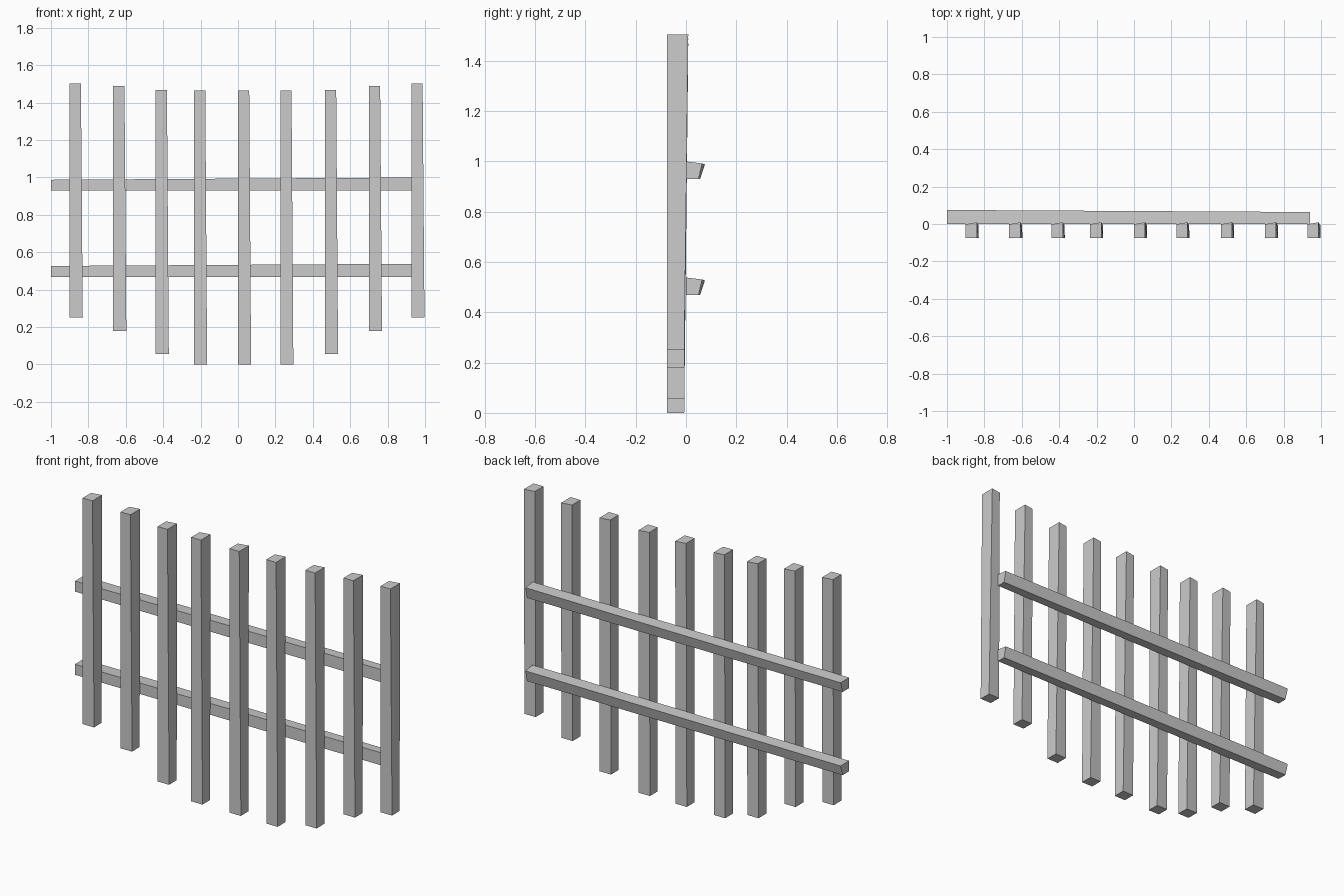
import bpy

if "Cube" in bpy.data.objects:
    bpy.data.objects.remove(bpy.data.objects["Cube"])


def prism(name, a, b):
    """Solid between two matching four-cornered ends."""
    n = len(a)
    faces = [tuple(reversed(range(n))), tuple(range(n, 2 * n))]
    faces += [(i, (i + 1) % n, (i + 1) % n + n, i + n) for i in range(n)]
    mesh = bpy.data.meshes.new(name)
    mesh.from_pydata(a + b, [], faces)
    mesh.update()
    obj = bpy.data.objects.new(name, mesh)
    bpy.context.collection.objects.link(obj)
    return obj


# Pickets: left edge x, with heights stepping in symmetrically to the middle
lefts = [-0.90, -0.667, -0.44, -0.235, 0.0, 0.226, 0.465, 0.70, 0.927]
spans = [(0.25, 1.503), (0.178, 1.488), (0.055, 1.468), (0.0, 1.463)]
for i, x in enumerate(lefts):
    z0, z1 = spans[min(i, 8 - i, 3)]
    # slightly uneven hand-cut section, wider at the foot
    foot = [(x, -0.075, z0), (x + 0.07, -0.075, z0),
            (x + 0.069, -0.007, z0), (x, -0.007, z0)]
    head = [(x, -0.075, z1), (x + 0.06, -0.075, z1),
            (x + 0.06, 0.009, z1), (x, -0.001, z1)]
    prism(f"picket_{i + 1}", foot, head)

# Rails: bevelled back side, tapering a little from left to right
for name, z in (("lower_rail", 0.468), ("upper_rail", 0.929)):
    left = [(-1.0, 0, z), (-1.0, 0, z + 0.058),
            (-1.0, 0.075, z + 0.058), (-1.0, 0.056, z)]
    right = [(0.94, 0, z), (0.94, 0, z + 0.07),
             (0.94, 0.064, z + 0.062), (0.94, 0.05, z)]
    # corner order runs so that both ends face outward
    prism(name, left[::-1], right[::-1])
